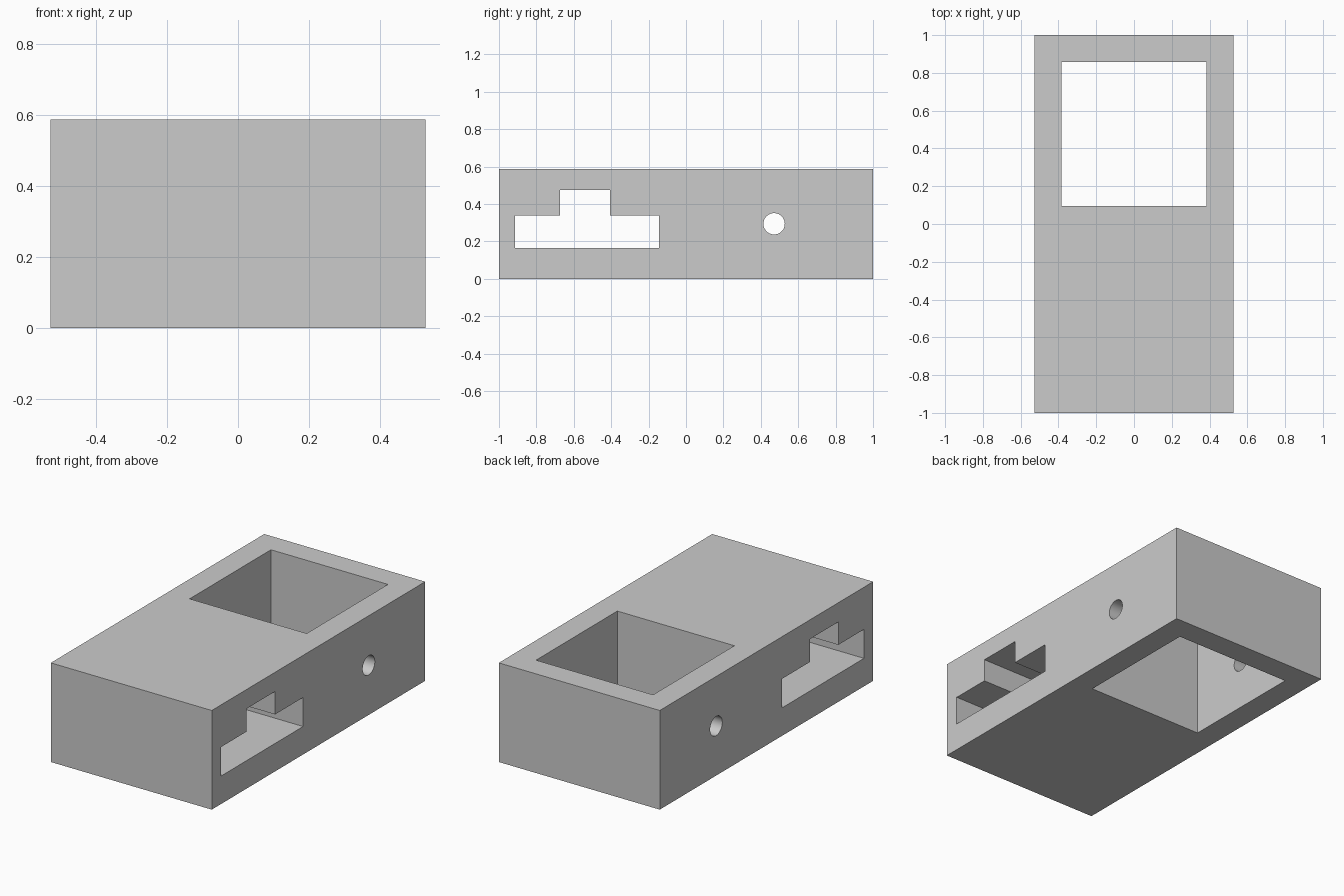
import bpy, bmesh, math
from mathutils import Vector

if "Cube" in bpy.data.objects:
    bpy.data.objects.remove(bpy.data.objects["Cube"])

HX, HY, H = 0.528, 1.0, 0.588  # block half width, half length, height

grey = bpy.data.materials.new("light grey")
grey.diffuse_color = (0.6, 0.6, 0.6, 1)
grey.use_nodes = True
grey.node_tree.nodes["Principled BSDF"].inputs["Base Color"].default_value = grey.diffuse_color


def prism(name, outline, sweep):
    """Closed solid made by sweeping a planar outline along a vector."""
    bm = bmesh.new()
    face = bm.faces.new([bm.verts.new(p) for p in outline])
    top = bmesh.ops.extrude_face_region(bm, geom=[face])["geom"]
    verts = [v for v in top if isinstance(v, bmesh.types.BMVert)]
    bmesh.ops.translate(bm, verts=verts, vec=Vector(sweep))
    bmesh.ops.recalc_face_normals(bm, faces=bm.faces)
    mesh = bpy.data.meshes.new(name)
    bm.to_mesh(mesh)
    bm.free()
    mesh.materials.append(grey)
    obj = bpy.data.objects.new(name, mesh)
    bpy.context.collection.objects.link(obj)
    return obj


def rect(x0, x1, y0, y1, z):
    return [(x0, y0, z), (x1, y0, z), (x1, y1, z), (x0, y1, z)]


def side_cutter(name, yz):
    """Cutter passing through the block from side to side."""
    return prism(name, [(-HX - 0.1, y, z) for y, z in yz], (2 * HX + 0.2, 0, 0))


# Main block
block = prism("block", rect(-HX, HX, -HY, HY, 0), (0, 0, H))

# Square vertical opening, stepped cross slot and round cross hole
opening = prism("opening_cutter", rect(-0.384, 0.384, 0.095, 0.857, -0.1), (0, 0, H + 0.2))
slot = side_cutter("slot_cutter", [
    (-0.914, 0.166), (-0.144, 0.166), (-0.144, 0.338), (-0.407, 0.338),
    (-0.407, 0.474), (-0.673, 0.474), (-0.673, 0.338), (-0.914, 0.338)])
N = 48
hole = side_cutter("hole_cutter", [
    (0.471 + 0.057 * math.cos(2 * math.pi * i / N),
     0.294 + 0.057 * math.sin(2 * math.pi * i / N)) for i in range(N)])

bpy.context.view_layer.objects.active = block
block.select_set(True)
for cutter in (opening, slot, hole):
    mod = block.modifiers.new(cutter.name, "BOOLEAN")
    mod.operation, mod.solver, mod.object = "DIFFERENCE", "EXACT", cutter
    bpy.ops.object.modifier_apply(modifier=mod.name)
    bpy.data.objects.remove(cutter)

# Smooth only the round hole wall
bpy.ops.object.shade_smooth_by_angle(angle=math.radians(30))
